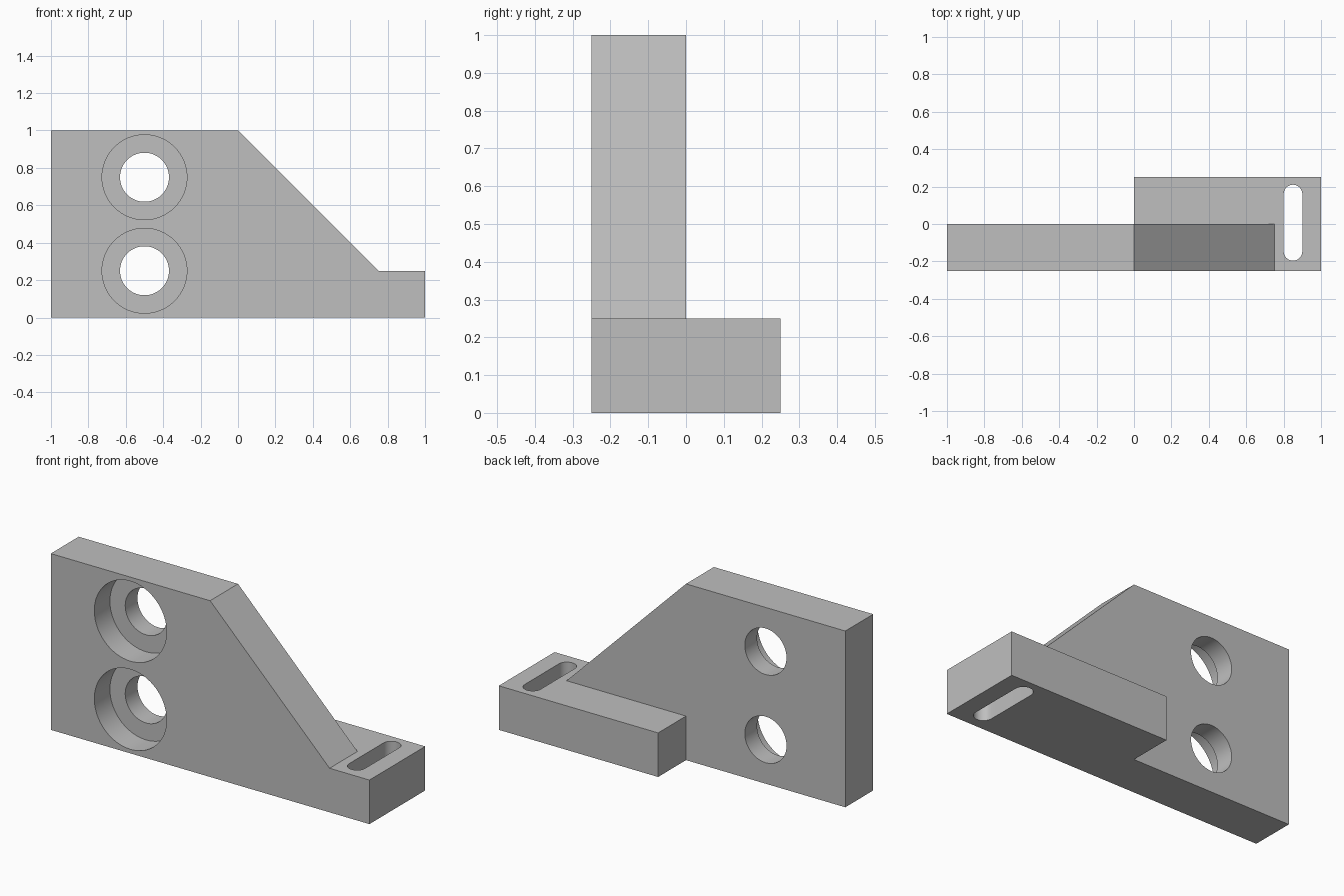
import bpy, bmesh, math
from mathutils import Vector

cube = bpy.data.objects.get("Cube")
if cube:
    bpy.data.objects.remove(cube, do_unlink=True)

grey = bpy.data.materials.new("machined grey")
colour = (0.52, 0.52, 0.52, 1)
grey.diffuse_color = colour
grey.use_nodes = True
grey.node_tree.nodes["Principled BSDF"].inputs["Base Color"].default_value = colour


def prism(name, outline, start, depth):
    """Extrude a closed outline of 3D points from start along depth."""
    bm = bmesh.new()
    face = bm.faces.new([bm.verts.new(Vector(p) + Vector(start)) for p in outline])
    new = bmesh.ops.extrude_face_region(bm, geom=[face])["geom"]
    verts = [v for v in new if isinstance(v, bmesh.types.BMVert)]
    bmesh.ops.translate(bm, verts=verts, vec=depth)
    bmesh.ops.recalc_face_normals(bm, faces=bm.faces)
    mesh = bpy.data.meshes.new(name)
    bm.to_mesh(mesh)
    bm.free()
    mesh.materials.append(grey)
    obj = bpy.data.objects.new(name, mesh)
    bpy.context.collection.objects.link(obj)
    return obj


def combine(target, tool, operation):
    """Apply a boolean to target and discard the tool."""
    mod = target.modifiers.new(operation.lower(), "BOOLEAN")
    mod.object, mod.operation, mod.solver = tool, operation, "EXACT"
    bpy.context.view_layer.objects.active = target
    bpy.ops.object.modifier_apply(modifier=mod.name)
    bpy.data.objects.remove(tool, do_unlink=True)


def arc(radius, first, last, steps):
    angles = [first + (last - first) * i / steps for i in range(steps + 1)]
    return [(radius * math.cos(a), radius * math.sin(a)) for a in angles]


# Upright plate with its sloping shoulder and low toe
profile = [(-1, 0), (1, 0), (1, 0.25), (0.75, 0.25), (0, 1), (-1, 1)]
bracket = prism("bracket", [(x, 0, z) for x, z in profile], (0, -0.25, 0), (0, 0.25, 0))

# Foot projecting behind the plate
foot = [(0, -0.1), (1, -0.1), (1, 0.25), (0, 0.25)]
combine(bracket, prism("foot", [(x, y, 0) for x, y in foot], (0, 0, 0), (0, 0, 0.25)), "UNION")

# Two counterbored bolt holes
for height in (0.25, 0.75):
    for radius, depth in ((0.227, 0.24), (0.131, 0.5)):
        ring = arc(radius, 0, math.tau, 64)[:-1]
        cutter = prism("bore_cutter", [(x, 0, z) for x, z in ring],
                       (-0.5, -0.35, height), (0, depth, 0))
        combine(bracket, cutter, "DIFFERENCE")

# Rounded adjustment slot through the foot
half = 0.153
slot = [(x, y + half, 0) for x, y in arc(0.05, 0, math.pi, 16)]
slot += [(x, y - half, 0) for x, y in arc(0.05, math.pi, math.tau, 16)]
combine(bracket, prism("slot_cutter", slot, (0.85, 0.007, -0.1), (0, 0, 0.5)), "DIFFERENCE")

# Smooth bores, crisp edges
bpy.ops.object.select_all(action="DESELECT")
bracket.select_set(True)
bpy.context.view_layer.objects.active = bracket
bpy.ops.object.shade_smooth_by_angle(angle=math.radians(30))
